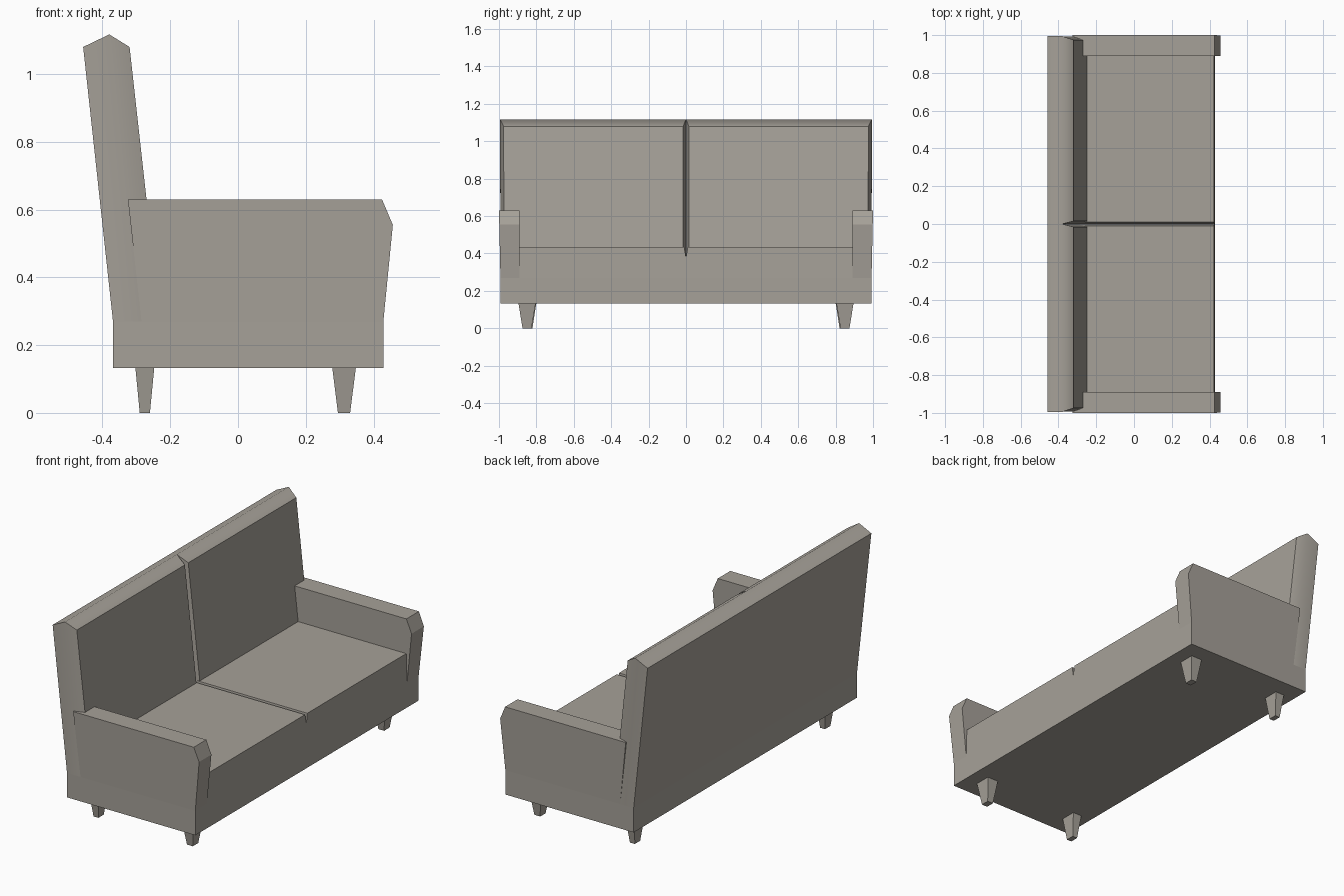
import bpy, bmesh, math

if "Cube" in bpy.data.objects:
    bpy.data.objects.remove(bpy.data.objects["Cube"])

fabric = bpy.data.materials.new("warm_grey")
fabric.diffuse_color = (0.38, 0.355, 0.315, 1)
fabric.use_nodes = True
fabric.node_tree.nodes["Principled BSDF"].inputs["Base Color"].default_value = fabric.diffuse_color


def loft(name, ring_a, ring_b, side=1):
    """Closed solid between two matching rings; side=-1 mirrors it across y=0."""
    bm = bmesh.new()
    a = [bm.verts.new((x, y * side, z)) for x, y, z in ring_a]
    b = [bm.verts.new((x, y * side, z)) for x, y, z in ring_b]
    n = len(a)
    bm.faces.new(a)
    bm.faces.new(b[::-1])
    for i in range(n):
        j = (i + 1) % n
        bm.faces.new((a[i], b[i], b[j], a[j]))
    # split any non-planar end caps predictably
    bmesh.ops.connect_verts_nonplanar(bm, angle_limit=0.01, faces=bm.faces[:])
    bmesh.ops.recalc_face_normals(bm, faces=bm.faces[:])
    me = bpy.data.meshes.new(name)
    bm.to_mesh(me)
    bm.free()
    me.materials.append(fabric)
    ob = bpy.data.objects.new(name, me)
    bpy.context.collection.objects.link(ob)
    return ob


def rect(x, y, hx, hy, z):
    return [(x - hx, y - hy, z), (x + hx, y - hy, z),
            (x + hx, y + hy, z), (x - hx, y + hy, z)]


backs = []
for side, tag in ((1, "right"), (-1, "left")):
    # base plinth
    loft("base_" + tag, rect(0.03, 0.496, 0.399, 0.496, 0.133),
         rect(0.03, 0.496, 0.399, 0.496, 0.27), side)

    # seat half with a V seam along the centre
    section = [(0, 0.27), (0.94, 0.27), (0.94, 0.435), (0.01, 0.435), (0, 0.38)]
    front = lambda z: 0.429 - 0.005 * (z - 0.27) / 0.165
    loft("seat_" + tag, [(-0.3, y, z) for y, z in section],
         [(front(z), y, z) for y, z in section], side)

    # reclined back half: ridged top, chamfered end and centre seam
    low = [(-0.369, 0.992, 0.27), (-0.285, 0.992, 0.27), (-0.23, 0.973, 0.27),
           (-0.23, 0.015, 0.27), (-0.285, 0, 0.27), (-0.369, 0, 0.27)]
    top = [(-0.457, 0.994, 1.08), (-0.38, 0.994, 1.117), (-0.32, 0.975, 1.08),
           (-0.32, 0.015, 1.08), (-0.38, 0, 1.117), (-0.457, 0, 1.08)]
    backs.append(loft("back_" + tag, low, top, side))

    # armrest, leaning forward and slightly outward
    arm = [(-0.285, 0.27), (0.429, 0.27), (0.457, 0.555),
           (0.425, 0.63), (-0.325, 0.63)]
    outer = lambda z: 0.992 + 0.008 * (z - 0.27) / 0.36
    loft("armrest_" + tag, [(x, 0.889, z) for x, z in arm],
         [(x, outer(z), z) for x, z in arm], side)

    # tapered legs
    loft("front_leg_" + tag, rect(0.313, 0.85, 0.035, 0.046, 0.135),
         rect(0.313, 0.85, 0.018, 0.024, 0), side)
    loft("back_leg_" + tag, rect(-0.275, 0.845, 0.028, 0.045, 0.135),
         rect(-0.275, 0.845, 0.015, 0.024, 0), side)

# soft shading over shallow bends, crisp edges elsewhere
for ob in bpy.context.scene.objects:
    ob.select_set(True)
    bpy.context.view_layer.objects.active = ob
bpy.ops.object.shade_smooth_by_angle(angle=math.radians(20))

# the ridge along the top of the back is soft
for ob in backs:
    me = ob.data
    for e in me.edges:
        if all(me.vertices[v].co.z > 1.11 for v in e.vertices):
            e.use_edge_sharp = False
